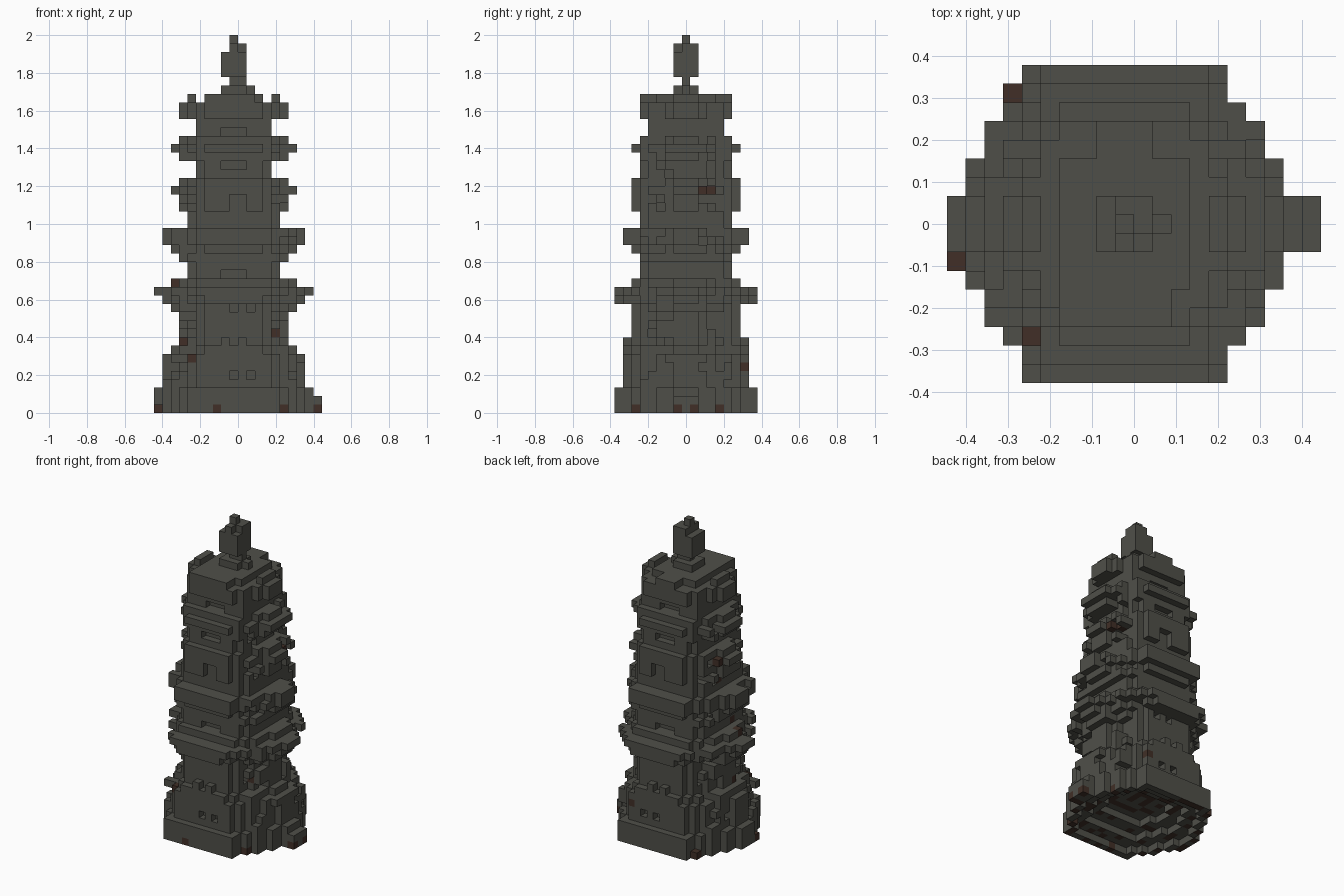
import bpy, bmesh, random
from mathutils import Vector

if "Cube" in bpy.data.objects:
    bpy.data.objects.remove(bpy.data.objects["Cube"])

P = 2 / 45            # block size
random.seed(4)


def material(name, rgb):
    m = bpy.data.materials.new(name)
    m.diffuse_color = (*rgb, 1)
    m.use_nodes = True
    m.node_tree.nodes["Principled BSDF"].inputs["Base Color"].default_value = m.diffuse_color
    return m


STONE = material("dark stone", (0.078, 0.078, 0.066))
RUST = material("rusty brown", (0.052, 0.028, 0.020))


def floor_plan(a, b, corner=1.0, slope=0.58):
    """Block cells of a six-sided floor plan: half length a along x, half depth b along y."""
    cells = set()
    for j in range(-b, b + 1):
        w = min(a, int(a + corner - slope * abs(j)))
        cells |= {(i, j) for i in range(-w, w + 1)}
    return cells


# Plan styles: plinth, full-cornered wall, sharper eave
STYLES = {"P": (1.0, 0.58), "W": (2.5, 0.58), "E": (0.8, 0.65)}

# Tower profile from the ground up: (courses, half length, half depth, style)
PROFILE = [(3, 9, 8, "P"), (4, 8, 7, "P"), (1, 7, 7, "P"),
           (4, 6, 6, "P"), (1, 7, 6, "E"), (1, 8, 8, "E"), (1, 9, 8, "E"), (1, 7, 6, "P"),
           (2, 5, 5, "W"), (1, 6, 5, "W"), (1, 7, 6, "E"), (2, 8, 7, "E"),
           (2, 5, 5, "W"), (2, 6, 6, "P"), (1, 7, 6, "E"), (1, 6, 6, "P"),
           (2, 4, 5, "W"), (1, 6, 5, "P"), (1, 7, 6, "E"), (1, 6, 5, "P"),
           (2, 4, 4, "W"), (2, 6, 5, "E")]
layers = [(a, b, s) for n, a, b, s in PROFILE for _ in range(n)]
limit = floor_plan(9, 8)

blocks = set()
for k, (a, b, style) in enumerate(layers):
    plan = floor_plan(a, b, *STYLES[style])
    # uneven brackets along the slanted walls
    for j in range(-b + 2, b - 1):
        if abs(j) < 2 or k < 3 or k > 34:
            continue
        w = max(i for i, jj in plan if jj == j)
        for s in (-1, 1):
            r = random.random()
            if r < 0.25 and w < a:
                plan.add((s * (w + 1), j))
            elif r > 0.88:
                plan.discard((s * w, j))
    blocks |= {(i, j, k) for i, j in plan & limit}

# Roof: raised middle, front and back parapets, corner posts
blocks |= {(i, j, 37) for i, j in floor_plan(3, 3, 2.0)}
blocks |= {(i, j, 37) for i in (-1, 0, 1) for j in (4, 5)}
blocks |= {(i, j, 37) for i in range(-3, 3) for j in (-4, -5)}
blocks |= {(i, j, 37) for i in (-5, 5) for j in (-1, 0, 1)}

# Footing stones
blocks |= {(10, j, k) for j in (-1, 0, 1) for k in (0, 1)}
blocks |= {(-9, -2, 0), (-6, 7, 0)}

# Recessed panels and small windows on front and back
for side in (-1, 1):
    def recess(xs, k):
        b = layers[k][1]
        for i in xs:
            blocks.discard((i, side * b, k))
    for k in (16, 29, 33):
        recess((-1, 0, 1), k)
    for k in (24, 25):
        recess((0, 1), k)
    for k in (4, 12):
        recess((0, 2), k)
    blocks |= {(i, side * 7, 8) for i in (-1, 1)}

# Stepped hollow under the plinth
for k, inset in enumerate((1, 3, 5)):
    blocks -= {(i, j, k) for i, j in floor_plan(9 - inset, 8 - inset)}

# Spire: cap, neck, lantern and tip
blocks |= {(i, j, 38) for i in (-1, 0, 1) for j in (-1, 0, 1)} | {(2, 0, 38)}
blocks |= {(i, 0, 39) for i in (0, 1)}
blocks |= {(i, j, k) for i in (-1, 0, 1) for j in (-1, 0, 1) for k in (40, 41, 42)}
blocks |= {(i, j, 43) for i in (0, 1) for j in (-1, 0, 1)} - {(1, -1, 43)}
blocks.add((0, 0, 44))

# Weathered blocks
RUSTY = {(10, 1, 0), (10, -1, 0), (-9, -2, 0), (-2, -8, 0), (-6, 7, 0), (6, -6, 0),
         (7, 4, 0), (5, -3, 9), (-6, -1, 8), (-5, -6, 6), (-7, -1, 15), (-5, -2, 16),
         (6, 2, 26), (6, 1, 26), (5, 3, 26), (-6, 1, 26), (-6, 2, 26), (-5, 1, 23), (4, 7, 5)}

DIRS = [Vector(d) for d in ((1, 0, 0), (-1, 0, 0), (0, 1, 0), (0, -1, 0), (0, 0, 1), (0, 0, -1))]


def build(name, low, high):
    """Make one part from the exposed sides of the blocks in courses low..high-1."""
    bm = bmesh.new()
    verts = {}

    def vert(co):
        key = tuple(round(c * 2) for c in co)
        if key not in verts:
            verts[key] = bm.verts.new(((co.x - 0.5) * P, co.y * P, (co.z + 0.5) * P))
        return verts[key]

    for cell in sorted(blocks):
        if not low <= cell[2] < high:
            continue
        c = Vector(cell)
        for d in DIRS:
            if tuple(int(v) for v in c + d) in blocks:
                continue
            u = Vector((d.y, d.z, d.x)) / 2
            v = d.cross(u)
            m = c + d / 2
            f = bm.faces.new([vert(m + u + v), vert(m - u + v), vert(m - u - v), vert(m + u - v)])
            f.normal_update()
            if f.normal.dot(d) < 0:
                f.normal_flip()
            under = d.z < 0 and cell[2] < 4 and random.random() < 0.3
            f.material_index = int(cell in RUSTY or under)
    me = bpy.data.meshes.new(name)
    bm.to_mesh(me)
    bm.free()
    me.materials.append(STONE)
    me.materials.append(RUST)
    bpy.context.collection.objects.link(bpy.data.objects.new(name, me))


for name, low, high in (("plinth", 0, 8), ("first_storey", 8, 16), ("second_storey", 16, 22),
                        ("third_storey", 22, 28), ("fourth_storey", 28, 33),
                        ("top_storey", 33, 38), ("spire", 38, 45)):
    build(name, low, high)
